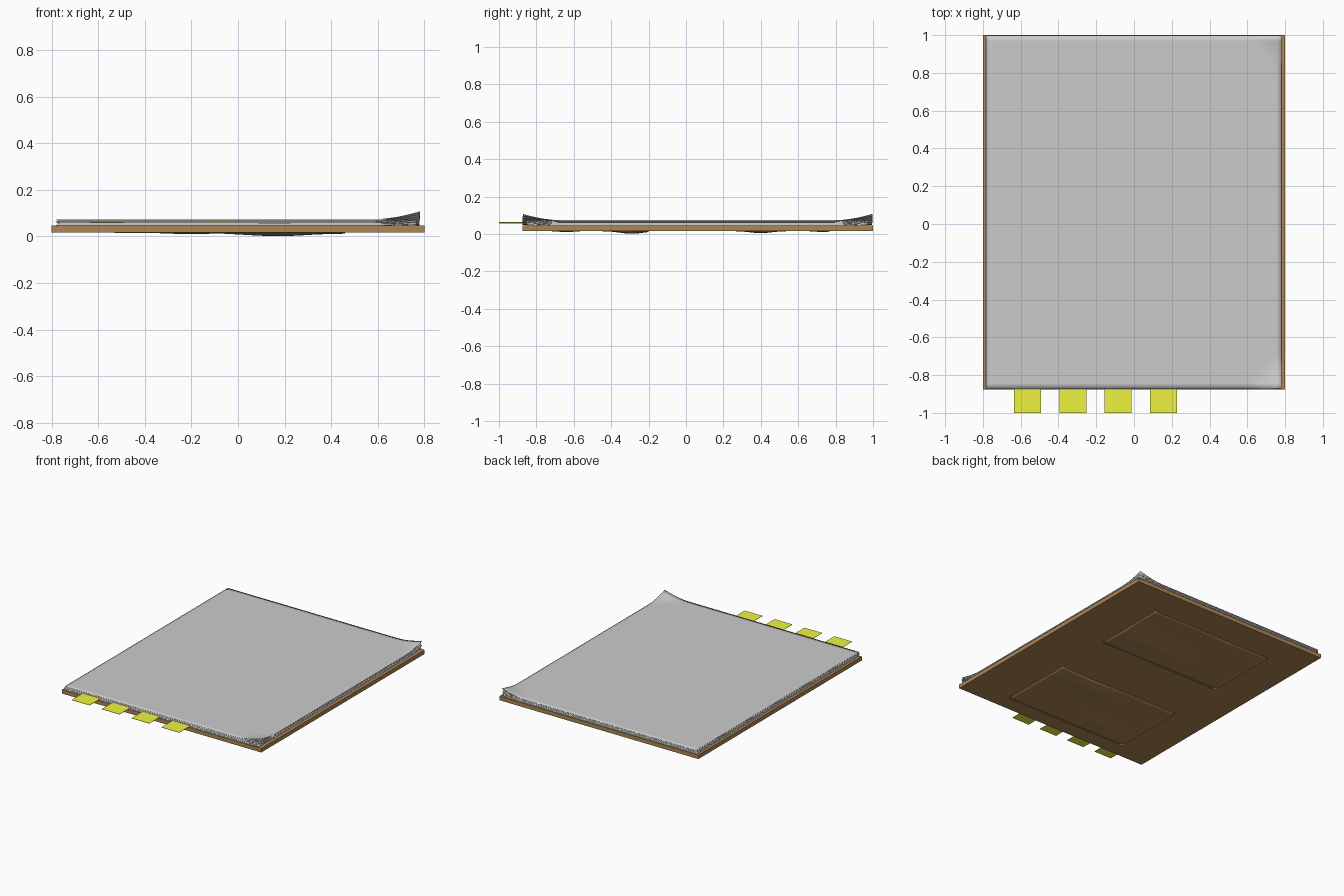
import bpy, bmesh, math, random

if "Cube" in bpy.data.objects:
    bpy.data.objects.remove(bpy.data.objects["Cube"])

random.seed(4)


def material(name, rgb):
    m = bpy.data.materials.new(name)
    m.diffuse_color = (*rgb, 1)
    m.use_nodes = True
    m.node_tree.nodes["Principled BSDF"].inputs["Base Color"].default_value = m.diffuse_color
    return m


BROWN = material("brown_board", (0.42, 0.24, 0.09))
YELLOW = material("yellow_tab", (0.86, 0.90, 0.05))


def box(name, lo, hi, mat=None):
    bm = bmesh.new()
    bmesh.ops.create_cube(bm, size=1)
    for v in bm.verts:
        for i in range(3):
            v.co[i] = (lo[i] + hi[i]) / 2 + v.co[i] * (hi[i] - lo[i])
    return finish(name, bm, mat)


def finish(name, bm, mat=None):
    me = bpy.data.meshes.new(name)
    bm.to_mesh(me)
    bm.free()
    if mat:
        me.materials.append(mat)
    ob = bpy.data.objects.new(name, me)
    bpy.context.collection.objects.link(ob)
    return ob


def sheet(name, x0, x1, y0, y1, nx, ny, height, mat=None, thick=0.0015):
    """Thin rectangular sheet whose surface follows height(x, y)."""
    bm = bmesh.new()
    bmesh.ops.create_grid(bm, x_segments=nx, y_segments=ny, size=0.5)
    for v in bm.verts:
        x = x0 + (v.co.x + 0.5) * (x1 - x0)
        y = y0 + (v.co.y + 0.5) * (y1 - y0)
        v.co = (x, y, height(x, y))
    for f in bm.faces:
        f.smooth = True
    ob = finish(name, bm, mat)
    mod = ob.modifiers.new("thickness", 'SOLIDIFY')
    mod.thickness = thick
    mod.offset = -1
    return ob


# Backing board
box("backing_board", (-0.80, -0.875, 0.017), (0.80, 1.0, 0.046), BROWN)

# Solid core of the paper stack
box("paper_core", (-0.775, -0.853, 0.046), (0.765, 0.972, 0.0715))


# Loose sheets with the two right-hand corners curling up
def page_height(z, curl, x1, y0, y1):
    def height(x, y):
        d = (x1 - x) + min(y - y0, y1 - y)
        t = max(0.0, 1 - d / 0.19)
        return z + curl * t ** 1.7
    return height


COUNT = 6
for i in range(COUNT):
    f = i / (COUNT - 1)
    j = 0 if i == COUNT - 1 else random.uniform(-0.003, 0.002)
    x0, x1, y0, y1 = -0.78 + j, 0.78 + j, -0.872 + j, 0.997 + j
    z = 0.049 + 0.0255 * f
    sheet(f"page_{i + 1}", x0, x1, y0, y1, 56, 64,
          page_height(z, 0.006 + 0.027 * f, x1, y0, y1))

# Index tabs along the front edge
for i in range(4):
    x = -0.635 + 0.24 * i
    z = 0.062 - 0.002 * i
    box(f"index_tab_{i + 1}", (x, -1.0, z - 0.001), (x + 0.143, -0.80, z + 0.001), YELLOW)


# Creased pockets under the board: shallow bumps given as (x, y, rx, ry, depth)
def pocket_height(bumps):
    def height(x, y):
        drop = max(d * math.exp(-((x - bx) / rx) ** 2 - ((y - by) / ry) ** 2)
                   for bx, by, rx, ry, d in bumps)
        return 0.0155 - drop
    return height


for name, y0, y1, bumps in (
        ("rear_pocket", 0.22, 0.77, [(0.20, 0.40, 0.20, 0.08, 0.011),
                                     (-0.20, 0.73, 0.12, 0.05, 0.005),
                                     (0.38, 0.42, 0.10, 0.06, 0.006)]),
        ("front_pocket", -0.76, -0.20, [(0.17, -0.29, 0.20, 0.09, 0.014),
                                        (-0.20, -0.64, 0.12, 0.05, 0.006),
                                        (0.38, -0.32, 0.10, 0.06, 0.006)])):
    ob = sheet(name, -0.53, 0.46, y0, y1, 32, 20, pocket_height(bumps), BROWN)
    ob.modifiers["thickness"].offset = 1
